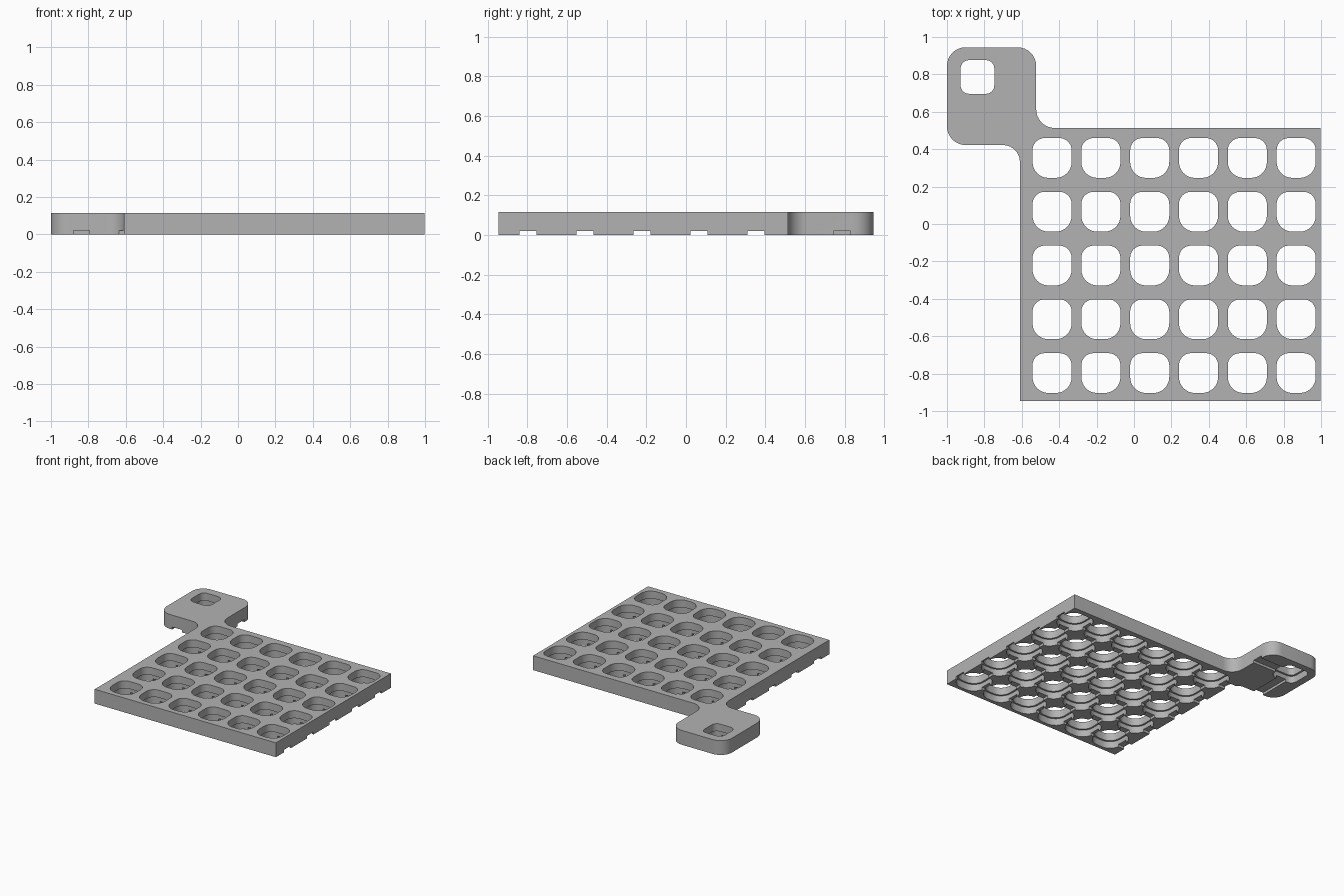
import bpy, bmesh, math
from mathutils import Vector

cube = bpy.data.objects.get("Cube")
if cube:
    bpy.data.objects.remove(cube, do_unlink=True)

HEIGHT, LEDGE, GROOVE = 0.115, 0.055, 0.02
COLUMNS = [-0.438 + 0.261 * i for i in range(6)]
ROWS = [0.353 - 0.2875 * i for i in range(5)]
TAB = (-0.837, 0.786)

grey = bpy.data.materials.new("light grey")
grey.use_nodes = True
colour = (0.45, 0.45, 0.45, 1)
grey.diffuse_color = colour
grey.node_tree.nodes["Principled BSDF"].inputs["Base Color"].default_value = colour


def rounded(corners, steps=8):
    """Round each (x, y, radius) corner of a right-angled outline."""
    points = []
    for i, (x, y, r) in enumerate(corners):
        here = Vector((x, y))
        if r == 0:
            points.append(here)
            continue
        before = (Vector(corners[i - 1][:2]) - here).normalized() * r
        after = (Vector(corners[(i + 1) % len(corners)][:2]) - here).normalized() * r
        for k in range(steps + 1):
            a = math.pi / 2 * k / steps
            points.append(here + before * (1 - math.sin(a)) + after * (1 - math.cos(a)))
    return points


def rectangle(cx, cy, w, d, low_r=0, high_r=0):
    return rounded([(cx - w / 2, cy - d / 2, low_r), (cx + w / 2, cy - d / 2, low_r),
                    (cx + w / 2, cy + d / 2, high_r), (cx - w / 2, cy + d / 2, high_r)])


def prisms(name, outlines, z0, z1):
    """One object made of upright prisms."""
    bm = bmesh.new()
    for outline in outlines:
        face = bm.faces.new([bm.verts.new((p.x, p.y, z0)) for p in outline])
        top = bmesh.ops.extrude_face_region(bm, geom=[face])["geom"]
        moved = [v for v in top if isinstance(v, bmesh.types.BMVert)]
        bmesh.ops.translate(bm, verts=moved, vec=(0, 0, z1 - z0))
    bmesh.ops.recalc_face_normals(bm, faces=bm.faces)
    mesh = bpy.data.meshes.new(name)
    bm.to_mesh(mesh)
    bm.free()
    obj = bpy.data.objects.new(name, mesh)
    bpy.context.collection.objects.link(obj)
    return obj


# Plate with a rounded corner tab
plate = prisms("grid_plate", [rounded([
    (-0.61, -0.945, 0), (0.998, -0.945, 0), (0.998, 0.513, 0), (-0.523, 0.513, 0.1),
    (-0.523, 0.945, 0.1), (-1, 0.945, 0.1), (-1, 0.422, 0.1), (-0.61, 0.422, 0.09)])],
    0, HEIGHT)
plate.data.materials.append(grey)

# Through holes, and wider pockets under them
cells = [(x, y) for x in COLUMNS for y in ROWS]
holes = [rectangle(x, y, 0.209, 0.213, 0.085, 0.065) for x, y in cells]
holes.append(rectangle(*TAB, 0.18, 0.18, 0.045, 0.045))
pockets = [rectangle(x, y, 0.236, 0.24, 0.095, 0.075) for x, y in cells]
pockets.append(rectangle(*TAB, 0.21, 0.21, 0.05, 0.05))

# Shallow channels on the underside, along each row and column
along_x = [rectangle(0.2, y, 2, 0.086) for y in ROWS]
along_x.append(rectangle(TAB[0] + 0.25, TAB[1], 0.5, 0.086))
middle = (ROWS[0] + ROWS[-1]) / 2
along_y = [rectangle(x, middle, 0.086, ROWS[0] - ROWS[-1]) for x in COLUMNS]
along_y.append(rectangle(TAB[0], TAB[1] - 0.25, 0.086, 0.5))

cutters = [prisms("hole_cutter", holes, -0.1, 0.3),
           prisms("pocket_cutter", pockets, -0.1, LEDGE),
           prisms("row_channel_cutter", along_x, -0.1, GROOVE),
           prisms("column_channel_cutter", along_y, -0.1, GROOVE)]
for cutter in cutters:
    cutter.hide_render = True
    cut = plate.modifiers.new(cutter.name, "BOOLEAN")
    cut.operation = "DIFFERENCE"
    cut.solver = "EXACT"
    cut.object = cutter

# Apply the cuts and remove the cutters
graph = bpy.context.evaluated_depsgraph_get()
result = bpy.data.meshes.new_from_object(plate.evaluated_get(graph))
plate.modifiers.clear()
plate.data = result
for cutter in cutters:
    bpy.data.objects.remove(cutter, do_unlink=True)

bpy.ops.object.select_all(action="DESELECT")
plate.select_set(True)
bpy.context.view_layer.objects.active = plate
bpy.ops.object.shade_smooth_by_angle(angle=math.radians(30))
